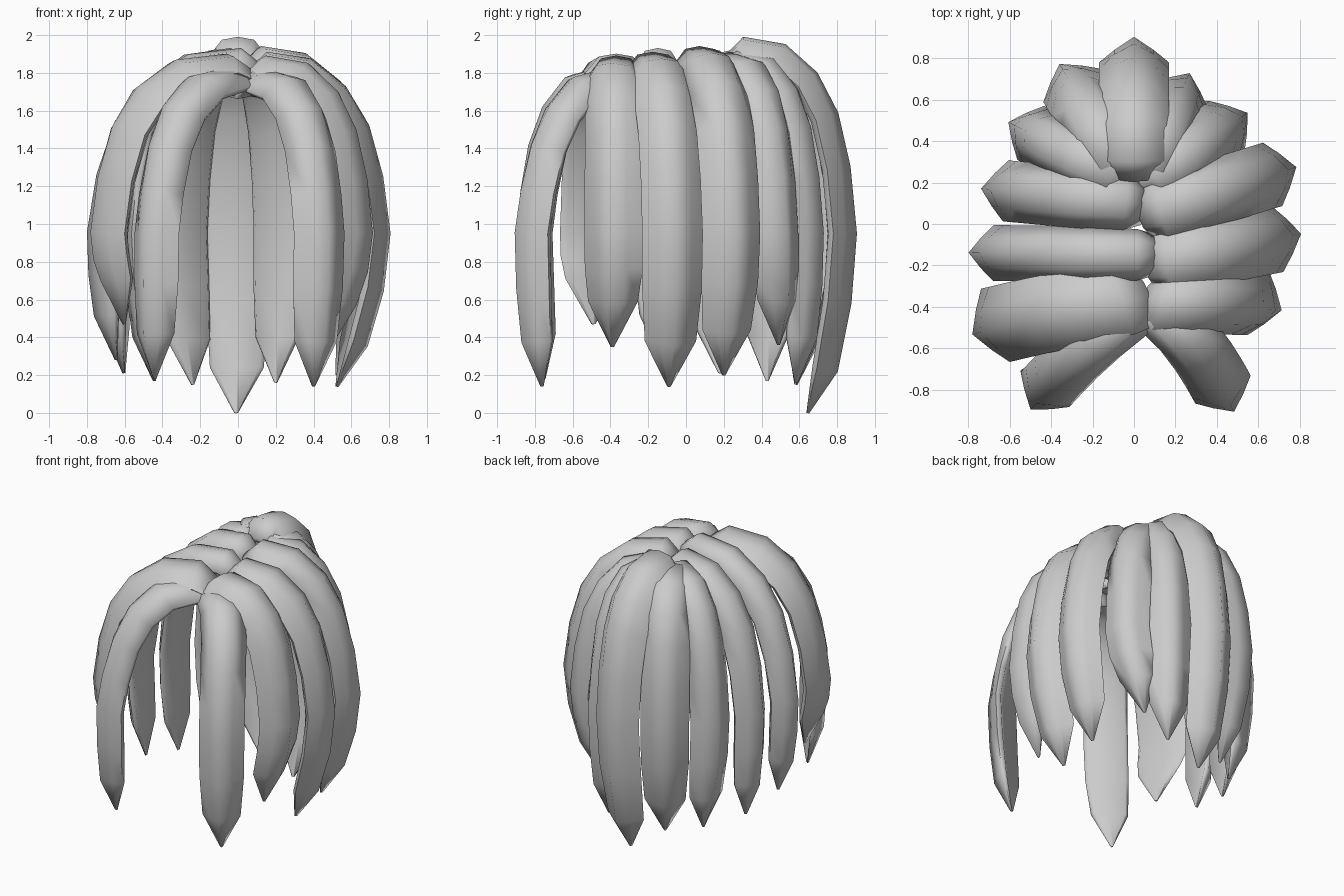
import bpy, bmesh, math
from mathutils import Vector

if "Cube" in bpy.data.objects:
    bpy.data.objects.remove(bpy.data.objects["Cube"])

Z_WIDE = 0.95  # height at which every lock reaches its widest spread

# crown-to-side arc: (horizontal fraction, height fraction, width scale, ridge scale, roundness)
ARC = [(0.0, 0.95, 0.72, 0.5, 0.8), (0.12, 1.0, 0.92, 0.85, 0.85), (0.42, 0.955, 1.0, 1.0, 0.85),
       (0.66, 0.83, 1.0, 1.0, 0.8), (0.83, 0.64, 1.0, 1.0, 0.7), (0.94, 0.36, 1.0, 1.0, 0.6),
       (1.0, 0.0, 1.0, 1.0, 0.5)]


def lock(name, start, top, wide, tip, half_w, normal=None, bend=1.0, ridge=0.12, arch=1.1):
    """Sweep a ridged lock of hair from crown, over the side, down to a point."""
    path, shape = [], []
    for f, g, w, h, r in ARC:
        x = start[0] + (wide[0] - start[0]) * f ** bend
        y = start[1] + (wide[1] - start[1]) * f ** (1 / bend)
        path.append(Vector((x, y, Z_WIDE + (top - Z_WIDE) * g ** arch)))
        shape.append((w, h, r))
    # lower part: curls inward, then tapers to the tip
    m, t = path[-1].copy(), Vector(tip)
    upper = t.z + 0.24
    for s, z, w, h in [(0.2, (Z_WIDE + upper) / 2, 0.98, 1.0),
                       (0.62, upper, 0.84, 0.9), (1.0, t.z, 0.06, 0.1)]:
        p = m.lerp(t, s)
        p.z = z
        path.append(p)
        shape.append((w, h, 0.5))

    n = Vector((*normal, 0)) if normal else Vector((wide[0] - start[0], wide[1] - start[1], 0))
    side = Vector((0, 0, 1)).cross(n.normalized())

    bm = bmesh.new()
    rings = []
    for i, p in enumerate(path):
        tan = (path[min(i + 1, len(path) - 1)] - path[max(i - 1, 0)]).normalized()
        out = tan.cross(side).normalized()
        w, h, r = half_w * shape[i][0], ridge * shape[i][1], shape[i][2]
        section = [(-w, 0), (-w * 0.55, h * r), (0, h), (w * 0.55, h * r), (w, 0),
                   (w * 0.85, -h * 0.22), (0, h * 0.1), (-w * 0.85, -h * 0.22)]
        rings.append([bm.verts.new(p + side * a + out * b) for a, b in section])
    for r0, r1 in zip(rings, rings[1:]):
        for k in range(8):
            j = (k + 1) % 8
            bm.faces.new((r0[k], r0[j], r1[j], r1[k]))
    bm.faces.new(rings[0])
    bm.faces.new(rings[-1])
    bmesh.ops.recalc_face_normals(bm, faces=bm.faces)
    mesh = bpy.data.meshes.new(name)
    bm.to_mesh(mesh)
    bm.free()
    ob = bpy.data.objects.new(name, mesh)
    bpy.context.collection.objects.link(ob)
    bpy.ops.object.select_all(action='DESELECT')
    ob.select_set(True)
    bpy.context.view_layer.objects.active = ob
    bpy.ops.object.shade_smooth_by_angle(angle=math.radians(80))


# back locks
lock("back_lock", (0, 0.24), 1.885, (0, 0.78), (-0.01, 0.64, 0.0), 0.17, ridge=0.125, arch=1.0)
lock("back_lock_right", (0.05, 0.24), 1.82, (0.22, 0.62), (0.20, 0.58, 0.16), 0.15)
lock("back_lock_left", (-0.06, 0.26), 1.83, (-0.30, 0.67), (-0.24, 0.58, 0.15), 0.16)
lock("rear_side_lock_right", (0.05, 0.2), 1.81, (0.45, 0.47), (0.32, 0.49, 0.36), 0.15)
lock("rear_side_lock_left", (-0.05, 0.22), 1.82, (-0.50, 0.44), (-0.44, 0.43, 0.17), 0.145)

# side locks
lock("side_lock_right_rear", (0.05, 0.05), 1.84, (0.67, 0.24), (0.52, 0.20, 0.20), 0.16)
lock("side_lock_right", (0.08, -0.19), 1.81, (0.69, -0.07), (0.52, -0.09, 0.14), 0.165)
lock("side_lock_right_front", (0.07, -0.37), 1.79, (0.60, -0.38), (0.48, -0.39, 0.35), 0.165,
     normal=(0.93, -0.3), bend=0.9)
lock("side_lock_left_rear", (0.04, 0.10), 1.83, (-0.62, 0.16), (-0.60, 0.18, 0.21), 0.148)
lock("side_lock_left", (0.11, -0.15), 1.83, (-0.68, -0.14), (-0.64, -0.13, 0.28), 0.135)
lock("side_lock_left_front", (0.06, -0.36), 1.80, (-0.67, -0.49), (-0.60, -0.49, 0.47), 0.19,
     normal=(-0.92, -0.36), bend=0.85)

# front bangs
lock("bang_right", (0.07, -0.42), 1.72, (0.43, -0.80), (0.40, -0.76, 0.14), 0.15,
     normal=(0.45, -0.89), bend=0.75, arch=1.3)
lock("bang_left", (0.04, -0.42), 1.73, (-0.43, -0.80), (-0.44, -0.75, 0.18), 0.145,
     normal=(-0.58, -0.81), bend=0.85, arch=1.3)
